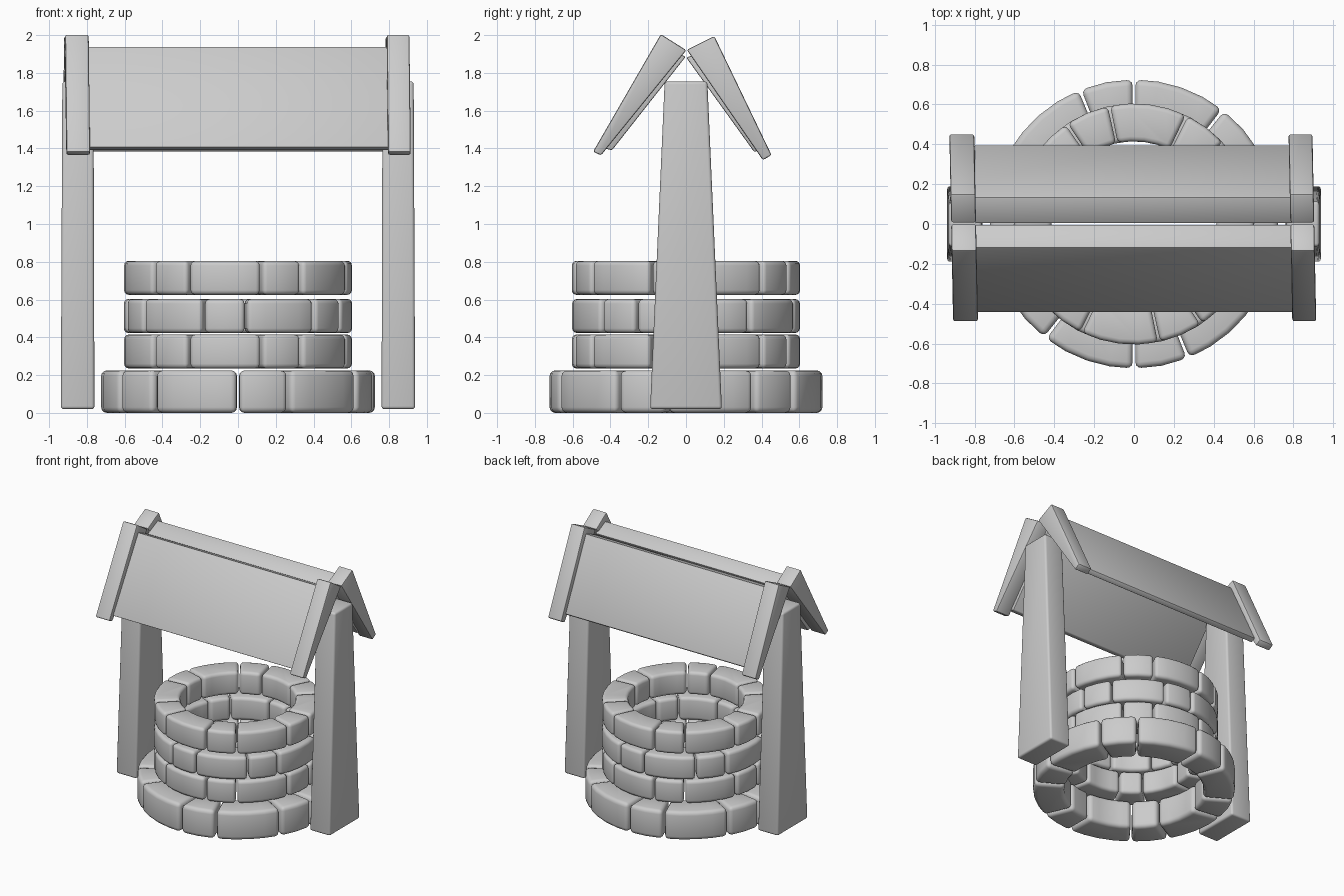
import bpy
import bmesh
from math import radians, cos, sin
from mathutils import Vector

cube = bpy.data.objects.get("Cube")
if cube:
    bpy.data.objects.remove(cube, do_unlink=True)


def add_prism(bm, start, end):
    """Closed solid between two matching outlines."""
    a = [bm.verts.new(p) for p in start]
    b = [bm.verts.new(p) for p in end]
    bm.faces.new(a[::-1])
    bm.faces.new(b)
    for i in range(len(a)):
        j = (i + 1) % len(a)
        bm.faces.new((a[i], a[j], b[j], b[i]))


def finish(bm, name, bevel, segments=3):
    """Round the hard edges and make a smooth-shaded object."""
    bmesh.ops.recalc_face_normals(bm, faces=bm.faces)
    hard = [e for e in bm.edges if e.calc_face_angle(0) > radians(30)]
    bmesh.ops.bevel(bm, geom=hard, offset=bevel, segments=segments,
                    profile=0.5, affect='EDGES', clamp_overlap=True)
    mesh = bpy.data.meshes.new(name)
    bm.to_mesh(mesh)
    bm.free()
    obj = bpy.data.objects.new(name, mesh)
    bpy.context.collection.objects.link(obj)
    bpy.ops.object.select_all(action='DESELECT')
    obj.select_set(True)
    bpy.context.view_layer.objects.active = obj
    bpy.ops.object.shade_smooth_by_angle(angle=radians(35))
    return obj


# Stone courses: each repeats a long and a short block six times
LONG, SHORT, GAP = 38, 22, 0.6


def add_stone(bm, first, span, inner, outer, z0, z1, steps):
    def arc(radius):
        lo, width = first + GAP, span - 2 * GAP
        angles = [radians(lo + width * i / steps) for i in range(steps + 1)]
        return [(radius * cos(t), radius * sin(t)) for t in angles]
    outline = arc(outer) + arc(inner)[::-1]
    add_prism(bm, [(x, y, z0) for x, y in outline],
              [(x, y, z1) for x, y in outline])


def stone_course(name, long_start, inner, outer, z0, z1, bevel):
    bm = bmesh.new()
    for k in range(6):
        first = long_start + 60 * k
        add_stone(bm, first, LONG, inner, outer, z0, z1, 4)
        add_stone(bm, first + LONG, SHORT, inner, outer, z0, z1, 2)
    finish(bm, name, bevel)


stone_course("base_stones", 52, 0.50, 0.725, 0.0, 0.225, 0.03)
stone_course("lower_stones", 4, 0.415, 0.605, 0.235, 0.415, 0.025)
stone_course("middle_stones", 34, 0.415, 0.605, 0.423, 0.603, 0.025)
stone_course("upper_stones", 4, 0.415, 0.605, 0.625, 0.805, 0.025)


# Tapered posts
def post(name, side):
    def section(z, half_depth, inner, outer):
        return [(side * x, y, z) for x, y in
                ((inner, -half_depth), (outer, -half_depth),
                 (outer, half_depth), (inner, half_depth))]
    bm = bmesh.new()
    add_prism(bm, section(0.02, 0.19, 0.76, 0.938),
              section(1.755, 0.113, 0.765, 0.93))
    finish(bm, name, 0.016)


post("left_post", 1)
post("right_post", -1)


# Wedge-shaped roof boards, thick at the ridge and thin at the eaves
def roof_board(name, profile, x0, x1, shear, bevel):
    bm = bmesh.new()
    add_prism(bm, *[[Vector((x - shear * y, y, z)) for y, z in profile]
                    for x in (x0, x1)])
    return finish(bm, name, bevel, 2)


front_panel = [(-0.118, 1.94), (-0.002, 1.885), (-0.392, 1.39), (-0.445, 1.405)]
back_panel = [(0.135, 1.938), (0.002, 1.88), (0.362, 1.38), (0.397, 1.402)]
front_trim = [(-0.133, 2.005), (0.002, 1.92), (-0.45, 1.363), (-0.492, 1.383)]
back_trim = [(0.15, 1.995), (0.004, 1.922), (0.407, 1.338), (0.453, 1.365)]

for end, panel, trim in (("front", front_panel, front_trim),
                         ("back", back_panel, back_trim)):
    roof_board(end + "_roof_panel", panel, -0.8, 0.8, 0.005, 0.008)
    roof_board(end + "_left_trim", trim, 0.785, 0.905, 0.02, 0.01)
    roof_board(end + "_right_trim", trim, -0.918, -0.793, 0.02, 0.01)
